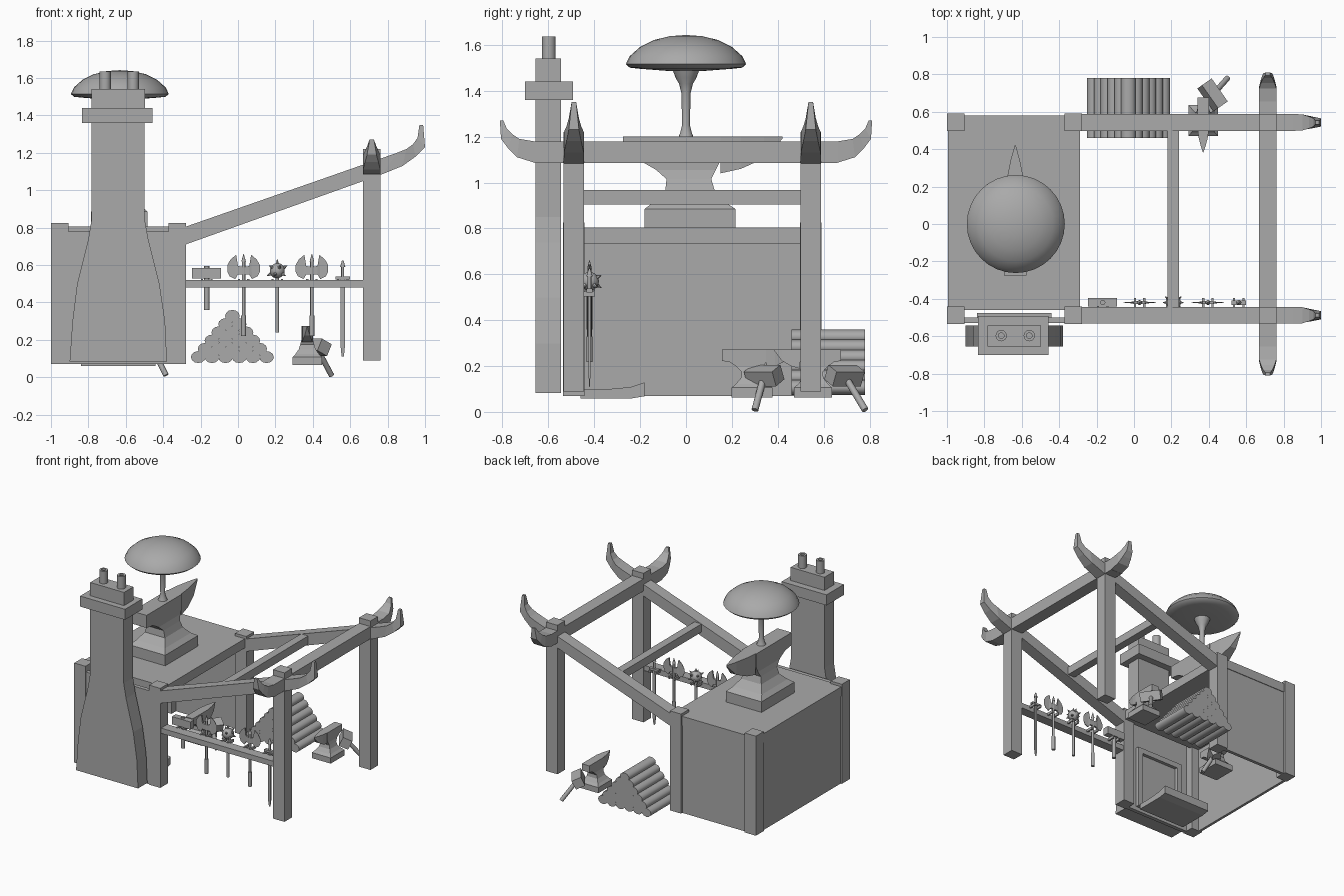
import bpy, bmesh, math
from mathutils import Vector, Matrix

if "Cube" in bpy.data.objects:
    bpy.data.objects.remove(bpy.data.objects["Cube"])

stone = bpy.data.materials.new("plain_grey")
stone.use_nodes = True
GREY = (0.4, 0.4, 0.4, 1)
stone.diffuse_color = GREY
stone.node_tree.nodes["Principled BSDF"].inputs["Base Color"].default_value = GREY


def finish(name, bm, smooth=False):
    bmesh.ops.recalc_face_normals(bm, faces=bm.faces)
    mesh = bpy.data.meshes.new(name)
    bm.to_mesh(mesh)
    bm.free()
    ob = bpy.data.objects.new(name, mesh)
    bpy.context.collection.objects.link(ob)
    mesh.materials.append(stone)
    if smooth:
        bpy.ops.object.select_all(action='DESELECT')
        ob.select_set(True)
        bpy.context.view_layer.objects.active = ob
        bpy.ops.object.shade_smooth_by_angle(angle=math.radians(40))
    return ob


def box(name, x0, x1, y0, y1, z0, z1, turn=None):
    bm = bmesh.new()
    m = Matrix.Translation(((x0 + x1) / 2, (y0 + y1) / 2, (z0 + z1) / 2))
    if turn:
        m = m @ turn
    m = m @ Matrix.Diagonal((x1 - x0, y1 - y0, z1 - z0, 1))
    bmesh.ops.create_cube(bm, size=1, matrix=m)
    return finish(name, bm)


def rod(name, a, b, r0, r1=None, sides=12):
    a, b = Vector(a), Vector(b)
    bm = bmesh.new()
    m = Matrix.Translation((a + b) / 2) @ (b - a).to_track_quat('Z', 'Y').to_matrix().to_4x4()
    bmesh.ops.create_cone(bm, cap_ends=True, segments=sides, radius1=r0,
                          radius2=r0 if r1 is None else r1, depth=(b - a).length, matrix=m)
    return finish(name, bm, True)


def loft(name, sections, place):
    """Rectangular sections: two profile points and a half width each."""
    bm = bmesh.new()
    rings = [[bm.verts.new(place(*p, w)) for p, w in ((a, -h), (b, -h), (b, h), (a, h))]
             for a, b, h in sections]
    for r, s in zip(rings, rings[1:]):
        for i in range(4):
            j = (i + 1) % 4
            bm.faces.new((r[i], r[j], s[j], s[i]))
    bm.faces.new(rings[0])
    bm.faces.new(rings[-1])
    return finish(name, bm)


def lathe(name, profile, x, y, steps=24):
    bm = bmesh.new()
    verts = [bm.verts.new((r, 0, z)) for r, z in profile]
    edges = [bm.edges.new(p) for p in zip(verts, verts[1:])]
    bmesh.ops.spin(bm, geom=verts + edges, cent=(0, 0, 0), axis=(0, 0, 1),
                   angle=math.tau, steps=steps, use_duplicate=False)
    bmesh.ops.remove_doubles(bm, verts=bm.verts, dist=0.0005)
    bmesh.ops.translate(bm, verts=bm.verts, vec=(x, y, 0))
    return finish(name, bm, True)


# Forge house: corner posts, walls, roof; the right side is open
FRONT, BACK = -0.488, 0.543
for side, y in (("front", FRONT), ("back", BACK)):
    for end, x in (("left", -0.325), ("right", -0.953)):
        box(f"house_post_{side}_{end}", x - 0.047, x + 0.047, y - 0.047, y + 0.047, 0.07, 0.825)
    box(f"shelter_post_{side}", 0.667, 0.763, y - 0.045, y + 0.045, 0.09, 1.22)
box("outer_wall", -0.99, -0.97, -0.46, 0.57, 0.07, 0.78)
box("back_wall", -0.97, -0.3, 0.55, 0.575, 0.07, 0.78)
box("front_wall", -0.97, -0.3, -0.53, -0.5, 0.07, 0.78)
box("roof_slab", -0.995, -0.29, -0.46, 0.58, 0.735, 0.805)

# Rafters with upturned horn ends
for side, y in (("front", FRONT), ("back", BACK)):
    loft(f"rafter_{side}", [
        ((-0.36, 0.69), (-0.36, 0.77), 0.045), ((-0.28, 0.71), (-0.28, 0.805), 0.045),
        ((0.77, 1.085), (0.85, 1.2), 0.045), ((0.88, 1.13), (0.9, 1.22), 0.043),
        ((0.95, 1.18), (0.935, 1.245), 0.032), ((1.0, 1.23), (0.96, 1.28), 0.022),
        ((0.99, 1.35), (0.97, 1.35), 0.01)],
        lambda u, v, w, y=y: (u, y + w, v))

# Ridge beam with a horn at each end
box("ridge_beam", 0.668, 0.763, -0.66, 0.66, 1.085, 1.178)
for side, s in (("front", -1), ("back", 1)):
    loft(f"ridge_horn_{side}", [
        ((0.655, 1.085), (0.655, 1.178), 0.048), ((0.735, 1.11), (0.725, 1.19), 0.046),
        ((0.775, 1.15), (0.755, 1.21), 0.036), ((0.805, 1.19), (0.78, 1.235), 0.025),
        ((0.81, 1.27), (0.795, 1.27), 0.012)],
        lambda u, v, w, s=s: (0.715 + w, u * s, v))
box("purlin", 0.18, 0.24, -0.45, 0.5, 0.905, 0.967)

# Chimney with flared base, cap and pots
loft("chimney_stack", [
    ((-0.9, 0.085), (-0.38, 0.085), 0.056), ((-0.885, 0.3), (-0.39, 0.3), 0.056),
    ((-0.86, 0.5), (-0.42, 0.5), 0.056), ((-0.8, 0.74), (-0.48, 0.74), 0.056),
    ((-0.782, 0.85), (-0.5, 0.85), 0.056), ((-0.782, 1.37), (-0.5, 1.37), 0.056)],
    lambda u, v, w: (u, -0.6 + w, v))
box("chimney_cap", -0.835, -0.458, -0.7, -0.492, 1.36, 1.44)
box("chimney_top", -0.782, -0.498, -0.655, -0.543, 1.44, 1.54)
for i, x in enumerate((-0.71, -0.56)):
    lathe(f"chimney_pot_{i}", [(0.03, 1.53), (0.03, 1.635), (0.015, 1.635), (0.015, 1.56), (0, 1.56)],
          x, -0.597, 16)

# Fireplace frame and hearth tray on the inner face
for name, x0, x1, z0, z1 in (("left", -0.48, -0.44, 0.1, 0.58), ("right", -0.84, -0.8, 0.1, 0.58),
                             ("top", -0.84, -0.44, 0.54, 0.58)):
    box(f"fireplace_frame_{name}", x0, x1, -0.5, -0.475, z0, z1)
loft("hearth_tray", [
    ((-0.46, 0.06), (-0.46, 0.1), 0.2), ((-0.35, 0.06), (-0.35, 0.1), 0.2),
    ((-0.24, 0.06), (-0.24, 0.11), 0.2), ((-0.18, 0.07), (-0.18, 0.13), 0.2)],
    lambda u, v, w: (-0.64 + w, u, v))


# Anvils: one sign on the roof, two working ones
def anvil(name, x, y, z, sx, sy, sz):
    place = lambda u, v, w: (x + w * sx, y + u * sy, z + v * sz)
    loft(name + "_body", [((a, h), (b, h), w) for h, a, b, w in (
        (0, -0.18, 0.215, 0.15), (0.08, -0.18, 0.215, 0.15), (0.11, -0.14, 0.17, 0.12),
        (0.16, -0.09, 0.125, 0.085), (0.21, -0.085, 0.11, 0.07), (0.25, -0.13, 0.13, 0.06),
        (0.29, -0.2, 0.15, 0.06), (0.3, -0.275, 0.15, 0.06), (0.395, -0.275, 0.15, 0.06))], place)
    loft(name + "_horn", [((0.15, 0.235), (0.15, 0.395), 0.055), ((0.24, 0.255), (0.24, 0.395), 0.045),
                          ((0.34, 0.3), (0.34, 0.395), 0.025), ((0.42, 0.385), (0.42, 0.395), 0.003)], place)


anvil("sign_anvil", -0.635, 0, 0.805, 1, 1, 1)
anvil("yard_anvil", 0.37, 0.56, 0.065, 0.53, -0.42, 0.53)
anvil("indoor_anvil", -0.52, 0.28, 0.065, 0.53, 0.45, 0.53)

# Resting hammers
for name, c, end, a in (("yard", Vector((0.42, 0.69, 0.16)), (0.5, 0.78, 0.01), 35),
                        ("indoor", Vector((-0.46, 0.34, 0.16)), (-0.385, 0.3, 0.01), -35)):
    turn = Matrix.Rotation(math.radians(a), 4, 'Z') @ Matrix.Rotation(0.45, 4, 'Y')
    box(f"{name}_hammer_head", c.x - 0.035, c.x + 0.035, c.y - 0.075, c.y + 0.075, 0.125, 0.195, turn)
    rod(f"{name}_hammer_handle", c, end, 0.015)

# Mushroom on the sign anvil
lathe("mushroom_cap", [(0, 1.49), (0.07, 1.485), (0.2, 1.495), (0.245, 1.5), (0.262, 1.515),
                       (0.245, 1.55), (0.2, 1.59), (0.14, 1.62), (0.07, 1.637), (0, 1.642)],
      -0.632, 0, 32)
lathe("mushroom_stem", [(0, 1.198), (0.032, 1.2), (0.026, 1.215), (0.017, 1.25), (0.02, 1.39),
                        (0.03, 1.43), (0.045, 1.455), (0.06, 1.495)], -0.632, 0, 16)

# Log pile
for row in range(6):
    for i in range(6 - row):
        log = rod(f"log_{row}_{i}", (0, 0.46, 0), (0, 0.78, 0), 0.039)
        log.scale.z = 0.82
        log.location = (-0.03 + (i - (5 - row) / 2) * 0.073, 0, 0.108 + row * 0.044)

# Weapon rack with brackets
Y = -0.42
box("rack_bar", -0.28, 0.667, -0.525, -0.45, 0.48, 0.52)
for i, x in enumerate((-0.167, 0.03, 0.21, 0.395, 0.56)):
    for s in (-1, 1):
        box(f"bracket_{i}_{s}", x + s * 0.025 - 0.006, x + s * 0.025 + 0.006, -0.46, -0.395, 0.505, 0.525)

# Rack hammer
box("rack_hammer_head", -0.245, -0.09, Y - 0.022, Y + 0.024, 0.527, 0.585)
rod("rack_hammer_handle", (-0.167, Y, 0.36), (-0.167, Y, 0.595), 0.014)

# Double axes
for n, x in (("first", 0.03), ("second", 0.395)):
    rod(f"{n}_axe_shaft", (x, Y, 0.22), (x, Y, 0.62), 0.009)
    rod(f"{n}_axe_spike", (x, Y, 0.62), (x, Y, 0.66), 0.012, 0.001)
    rod(f"{n}_axe_grip", (x, Y, 0.22), (x, Y, 0.33), 0.013)
    for s in (-1, 1):
        loft(f"{n}_axe_blade_{s}", [
            ((0.005, 0.55), (0.005, 0.59), 0.008), ((0.03, 0.55), (0.03, 0.595), 0.007),
            ((0.045, 0.525), (0.04, 0.655), 0.004), ((0.075, 0.54), (0.07, 0.63), 0.002),
            ((0.087, 0.565), (0.087, 0.6), 0.001)],
            lambda u, v, w, x=x, s=s: (x + s * u, Y + w, v))

# Spiked mace
rod("mace_shaft", (0.21, Y, 0.24), (0.21, Y, 0.55), 0.01)
bm = bmesh.new()
bmesh.ops.create_icosphere(bm, subdivisions=2, radius=0.042)
tips = [v.co.normalized() for v in bm.verts][:12]
bmesh.ops.translate(bm, verts=bm.verts, vec=(0.21, Y, 0.57))
finish("mace_head", bm, True)
for i, d in enumerate(tips):
    c = Vector((0.21, Y, 0.57))
    rod(f"mace_spike_{i}", c + d * 0.038, c + d * 0.062, 0.01, 0.001, 6)

# Sword hung point down
loft("sword_blade", [((0.554, 0.11), (0.566, 0.11), 0.001), ((0.549, 0.16), (0.571, 0.16), 0.004),
                     ((0.549, 0.53), (0.571, 0.53), 0.004)], lambda u, v, w: (u, Y + w, v))
box("sword_guard", 0.522, 0.598, Y - 0.012, Y + 0.012, 0.522, 0.538)
rod("sword_grip", (0.56, Y, 0.53), (0.56, Y, 0.6), 0.008)
rod("sword_pommel", (0.56, Y, 0.59), (0.56, Y, 0.625), 0.014, 0.004)
